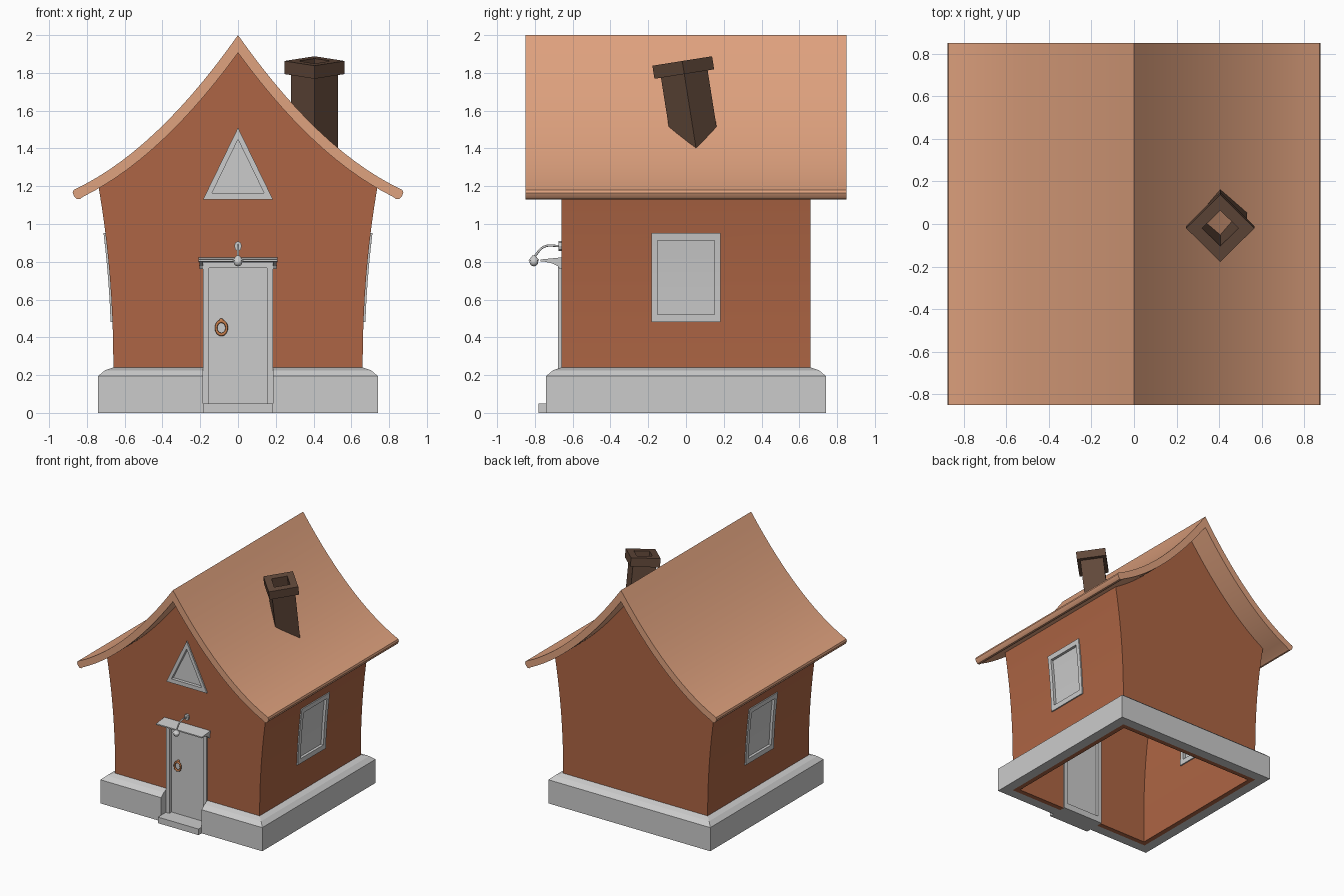
import bpy, bmesh, math
from mathutils import Vector

if "Cube" in bpy.data.objects:
    bpy.data.objects.remove(bpy.data.objects["Cube"])


def material(name, rgb):
    m = bpy.data.materials.new(name)
    m.diffuse_color = (*rgb, 1)
    m.use_nodes = True
    m.node_tree.nodes["Principled BSDF"].inputs["Base Color"].default_value = m.diffuse_color
    return m


ROOF = material("roof_clay", (0.74, 0.36, 0.21))
WALL = material("wall_red", (0.42, 0.13, 0.058))
SMOKE = material("chimney_brown", (0.12, 0.065, 0.042))
COPPER = material("copper", (0.55, 0.2, 0.07))


def finish(bm, name, mat=None):
    bmesh.ops.recalc_face_normals(bm, faces=bm.faces[:])
    me = bpy.data.meshes.new(name)
    bm.to_mesh(me)
    bm.free()
    ob = bpy.data.objects.new(name, me)
    bpy.context.collection.objects.link(ob)
    if mat:
        me.materials.append(mat)
    return ob


def activate(ob):
    bpy.ops.object.select_all(action='DESELECT')
    ob.select_set(True)
    bpy.context.view_layer.objects.active = ob


def smooth(ob, deg=30):
    activate(ob)
    bpy.ops.object.shade_smooth_by_angle(angle=math.radians(deg))


def cut(ob, cutter):
    m = ob.modifiers.new("opening", 'BOOLEAN')
    m.object, m.operation, m.solver = cutter, 'DIFFERENCE', 'EXACT'
    activate(ob)
    bpy.ops.object.modifier_apply(modifier=m.name)


def along_y(u, v, d): return Vector((u, d, v))
def along_x(u, v, d): return Vector((d, u, v))
def on_front(u, v, d): return Vector((u, -0.66 - d, v))
def rect(w, z0, z1): return [(-w, z0), (-w, z1), (w, z1), (w, z0)]


def extrude(name, loop, place, d0, d1, mat=None):
    bm = bmesh.new()
    a, b = [[bm.verts.new(place(u, v, d)) for u, v in loop] for d in (d0, d1)]
    bm.faces.new(a)
    bm.faces.new(b[::-1])
    for i in range(len(a)):
        bm.faces.new((a[i - 1], a[i], b[i], b[i - 1]))
    return finish(bm, name, mat)


def ring(name, profile, turn, mat=None, shear=0):
    """Square tube from a closed (corner radius, height) profile."""
    bm = bmesh.new()
    loops = []
    for r, z in profile:
        pts = [(r * math.cos(turn + k * math.pi / 2), r * math.sin(turn + k * math.pi / 2)) for k in range(4)]
        loops.append([bm.verts.new((x, y, z - (shear * x if z < -0.3 else 0))) for x, y in pts])
    for j in range(len(loops)):
        for k in range(4):
            bm.faces.new((loops[j - 1][k - 1], loops[j - 1][k], loops[j][k], loops[j][k - 1]))
    return finish(bm, name, mat)


def framed(name, outer, inner, place, d_out, d_in, pane):
    """Raised frame around a recessed two-sided pane."""
    bm = bmesh.new()
    rails = [[bm.verts.new(place(u, v, d)) for u, v in lp]
             for lp, d in ((outer, d_out), (inner, d_out), (inner, d_in), (outer, d_in))]
    n = len(outer)
    for j in range(4):
        for i in range(n):
            bm.faces.new((rails[j - 1][i - 1], rails[j - 1][i], rails[j][i], rails[j][i - 1]))
    smooth(finish(bm, name + "_frame"))
    bm = bmesh.new()
    a, b = [[bm.verts.new(place(u, v, d)) for u, v in inner] for d in (pane, pane - 0.015)]
    for lp in (a, b):
        for i in range(n // 2):
            if i + 1 <= n - 2 - i:
                quad = (lp[i], lp[i + 1], lp[n - 2 - i], lp[n - 1 - i])
                bm.faces.new(list(dict.fromkeys(quad)))
    for i in range(n):
        bm.faces.new((a[i - 1], a[i], b[i], b[i - 1]))
    smooth(finish(bm, name + "_panel"))


# roof: sagging profile with rounded eaves
def roof_z(x): return 2 - 1.42 * x + 0.55 * x * x
def under_z(x): return roof_z(x) - 0.054 * math.sqrt(1 + (1.1 * x - 1.42) ** 2)


top = [(0.87 * i / 14, roof_z(0.87 * i / 14)) for i in range(15)]
tip = [(0.875, 1.165), (0.867, 1.145), (0.853, 1.132), (0.838, 1.131)]
low = [(0.82 * i / 14, under_z(0.82 * i / 14)) for i in range(14, -1, -1)]
half = top + tip + low
smooth(extrude("roof", half + [(-x, z) for x, z in half[-2:0:-1]], along_y, -0.85, 0.85, ROOF))


# walls: flared shell, open below and under the roof
def wall_x(z): return 0.66 + 0.077 * (max(z - 0.24, 0) / 0.95) ** 2.1


side = [(wall_x(z), z) for z in [0, 0.24] + [0.24 + 0.095 * i for i in range(1, 11)]]
slope = [(x, under_z(x) + 0.008) for x in [0.67 - 0.067 * i for i in range(11)]]
edge = side + slope
outline = edge + [(-x, z) for x, z in edge[-2::-1]]
bm = bmesh.new()
f, b = [[bm.verts.new((x, y, z)) for x, z in outline] for y in (-0.66, 0.66)]
bm.faces.new(f)
bm.faces.new(b[::-1])
k, n = len(side), len(outline)
for i in list(range(k - 1)) + list(range(n - k, n - 1)):
    bm.faces.new((f[i + 1], f[i], b[i], b[i + 1]))
walls = finish(bm, "walls", WALL)
m = walls.modifiers.new("thickness", 'SOLIDIFY')
m.thickness, m.offset, m.use_even_offset = 0.04, -1, True
activate(walls)
bpy.ops.object.modifier_apply(modifier=m.name)

# plinth ring
q = math.sqrt(2)
plinth = ring("plinth", [(0.74 * q, 0), (0.74 * q, 0.195), (0.705 * q, 0.225), (0.66 * q, 0.24), (0.66 * q, 0)],
              math.pi / 4)

# openings
door_cut = extrude("door_cutter", rect(0.185, -0.1, 0.8), on_front, -0.09, 0.2)
gable_cut = extrude("gable_cutter", [(-0.16, 1.148), (0, 1.48), (0.16, 1.148)], on_front, -0.09, 0.2)
side_cut = extrude("side_cutter", rect(0.165, 0.5, 0.93), along_x, -0.9, 0.9)
for c in (door_cut, gable_cut, side_cut):
    cut(walls, c)
    c.hide_render = True
    c.hide_viewport = True
door_cut.hide_viewport = False
cut(plinth, door_cut)
door_cut.hide_viewport = True
smooth(walls)

# door, step and gable window
framed("door", rect(0.185, 0.03, 0.8), rect(0.153, 0.05, 0.768), on_front, 0.018, -0.05, -0.012)
extrude("door_step", rect(0.185, 0, 0.05), along_y, -0.78, -0.61)
framed("gable_window", [(-0.185, 1.13), (0, 1.51), (0.185, 1.13)], [(-0.138, 1.163), (0, 1.447), (0.138, 1.163)],
       on_front, 0.012, -0.05, -0.015)


# curved side windows
def tall(w, z0, z1):
    left = [(-w, z0 + (z1 - z0) * i / 8) for i in range(9)]
    return left + [(w, z) for _, z in left[::-1]]


for s, label in ((1, "right"), (-1, "left")):
    framed(label + "_window", tall(0.183, 0.48, 0.952), tall(0.15, 0.522, 0.912),
           lambda u, v, d: Vector((s * (wall_x(v) + d), u, v)), 0.01, -0.05, -0.012)

# door canopy and brackets
extrude("canopy", [(-0.66, 0.823), (-0.77, 0.812), (-0.77, 0.802), (-0.66, 0.8)], along_x, -0.21, 0.21)
for x, label in ((-0.195, "left"), (0.195, "right")):
    extrude(label + "_bracket", [(-0.655, 0.803), (-0.76, 0.803), (-0.71, 0.792), (-0.68, 0.778), (-0.67, 0.763),
                                 (-0.655, 0.763)], along_x, x - 0.01, x + 0.01)

# chimney, turned to a diamond and leaning forward
stack = ring("chimney", [(0.125, -0.41), (0.125, -0.04), (0.085, -0.04), (0.085, -0.41)], 0, SMOKE, 0.9)
collar = ring("chimney_collar", [(0.16, -0.07), (0.16, 0), (0.085, 0), (0.085, -0.07)], 0, SMOKE)
for ob in (stack, collar):
    ob.location = (0.405, -0.02, 1.863)
    ob.rotation_euler = (math.radians(9), 0, 0)

# door knocker
bpy.ops.mesh.primitive_torus_add(major_radius=0.028, minor_radius=0.007, major_segments=24, minor_segments=8,
                                 location=(-0.088, -0.662, 0.45), rotation=(math.pi / 2, 0, 0))
ring_ob = bpy.context.object
ring_ob.name = "door_knocker"
ring_ob.scale = (1, 1.25, 1)
ring_ob.data.materials.append(COPPER)
smooth(ring_ob, 60)
bpy.ops.mesh.primitive_uv_sphere_add(segments=12, ring_count=8, radius=0.011, location=(-0.088, -0.654, 0.49))
bpy.context.object.name = "knocker_knob"
bpy.context.object.data.materials.append(COPPER)
smooth(bpy.context.object, 60)

# lamp: wall plate, bent arm, shade and bulb
bpy.ops.mesh.primitive_cylinder_add(vertices=8, radius=0.022, depth=0.02, location=(0, -0.665, 0.883),
                                    rotation=(math.pi / 2, 0, 0))
bpy.context.object.name = "lamp_plate"
bpy.context.object.scale = (0.9, 1.2, 1)
cu = bpy.data.curves.new("lamp_arm", 'CURVE')
cu.dimensions, cu.bevel_depth, cu.bevel_resolution, cu.use_fill_caps = '3D', 0.006, 2, True
sp = cu.splines.new('BEZIER')
sp.bezier_points.add(2)
for p, (y, z) in zip(sp.bezier_points, [(-0.665, 0.883), (-0.75, 0.88), (-0.805, 0.825)]):
    p.co = (0, y, z)
    p.handle_left_type = p.handle_right_type = 'AUTO'
bpy.context.collection.objects.link(bpy.data.objects.new("lamp_arm", cu))
bpy.ops.mesh.primitive_cone_add(vertices=16, radius1=0.028, radius2=0.009, depth=0.024, location=(0, -0.805, 0.82))
bpy.context.object.name = "lamp_shade"
smooth(bpy.context.object)
bpy.ops.mesh.primitive_uv_sphere_add(segments=16, ring_count=10, radius=0.023, location=(0, -0.805, 0.799))
bpy.context.object.name = "lamp_bulb"
smooth(bpy.context.object, 60)
